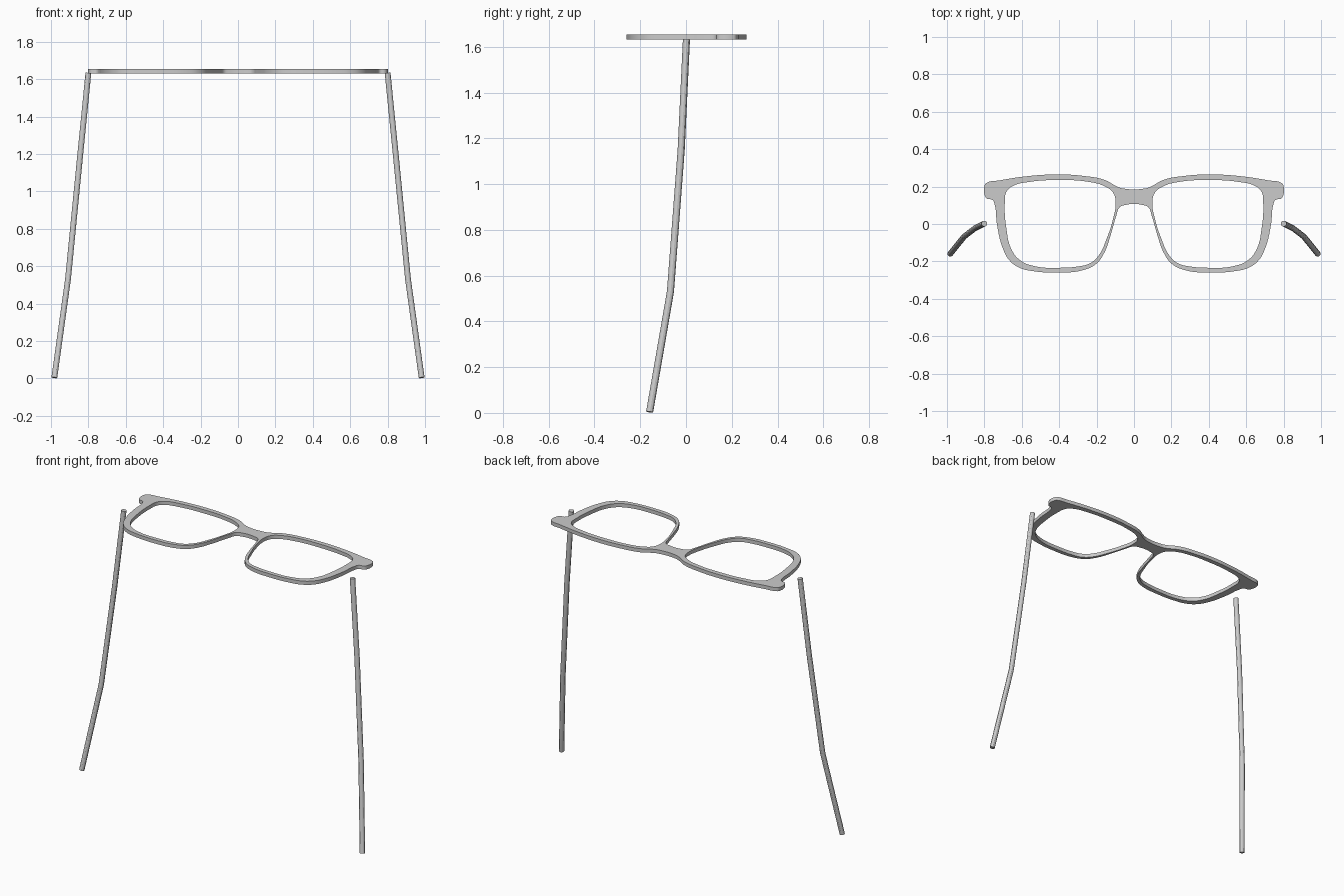
import bpy
import math

if "Cube" in bpy.data.objects:
    bpy.data.objects.remove(bpy.data.objects["Cube"])


def finish(obj):
    # turn the curve into a mesh with soft sides and crisp edges
    bpy.ops.object.select_all(action='DESELECT')
    bpy.context.view_layer.objects.active = obj
    obj.select_set(True)
    bpy.ops.object.convert(target='MESH')
    bpy.ops.object.shade_smooth_by_angle(angle=math.radians(30))


def new_curve(name, dims):
    cu = bpy.data.curves.new(name, 'CURVE')
    cu.dimensions = dims
    obj = bpy.data.objects.new(name, cu)
    bpy.context.collection.objects.link(obj)
    return obj, cu


def add_loop(cu, pts):
    sp = cu.splines.new('BEZIER')
    sp.bezier_points.add(len(pts) - 1)
    for bp, (x, y) in zip(sp.bezier_points, pts):
        bp.co = (x, y, 0)
        bp.handle_left_type = bp.handle_right_type = 'AUTO'
    sp.use_cyclic_u = True


def mirror(pts):
    return [(-x, y) for x, y in reversed(pts)]


# right half of the front's outline, bridge top to bridge underside
outer = [(0.06, 0.19), (0.09, 0.2), (0.155, 0.235), (0.27, 0.257), (0.406, 0.265),
         (0.567, 0.256), (0.72, 0.233), (0.788, 0.22), (0.798, 0.208), (0.797, 0.15),
         (0.785, 0.135), (0.757, 0.129), (0.744, 0.1), (0.733, 0.0), (0.70, -0.134),
         (0.663, -0.198), (0.61, -0.235), (0.54, -0.252), (0.40, -0.26), (0.273, -0.247),
         (0.203, -0.214), (0.157, -0.15), (0.128, -0.07), (0.096, 0.04), (0.078, 0.088),
         (0.055, 0.1)]
# lens opening
lens = [(0.396, 0.235), (0.246, 0.226), (0.155, 0.201), (0.112, 0.168), (0.098, 0.115),
        (0.112, 0.027), (0.147, -0.08), (0.187, -0.166), (0.235, -0.21), (0.30, -0.227),
        (0.406, -0.234), (0.524, -0.227), (0.61, -0.193), (0.656, -0.134), (0.682, -0.027),
        (0.691, 0.11), (0.683, 0.17), (0.65, 0.202), (0.56, 0.225)]

# spectacle front plate
front, cu = new_curve("spectacle_front", '2D')
add_loop(cu, outer + mirror(outer))
add_loop(cu, lens)
add_loop(cu, mirror(lens))
cu.resolution_u = 5
cu.fill_mode = 'BOTH'
cu.extrude = 0.0115
front.location.z = 1.6425
finish(front)

# side arms, splayed outward and bent twice
path = [(0.80, 0.002, 1.633), (0.848, -0.021, 1.15), (0.909, -0.068, 0.53),
        (0.982, -0.159, 0.004)]
for side, name in ((1, "right_arm"), (-1, "left_arm")):
    arm, cu = new_curve(name, '3D')
    sp = cu.splines.new('POLY')
    sp.points.add(len(path) - 1)
    for p, (x, y, z) in zip(sp.points, path):
        p.co = (side * x, y, z, 1)
    cu.bevel_depth = 0.0155
    cu.bevel_resolution = 4
    cu.use_fill_caps = True
    finish(arm)
